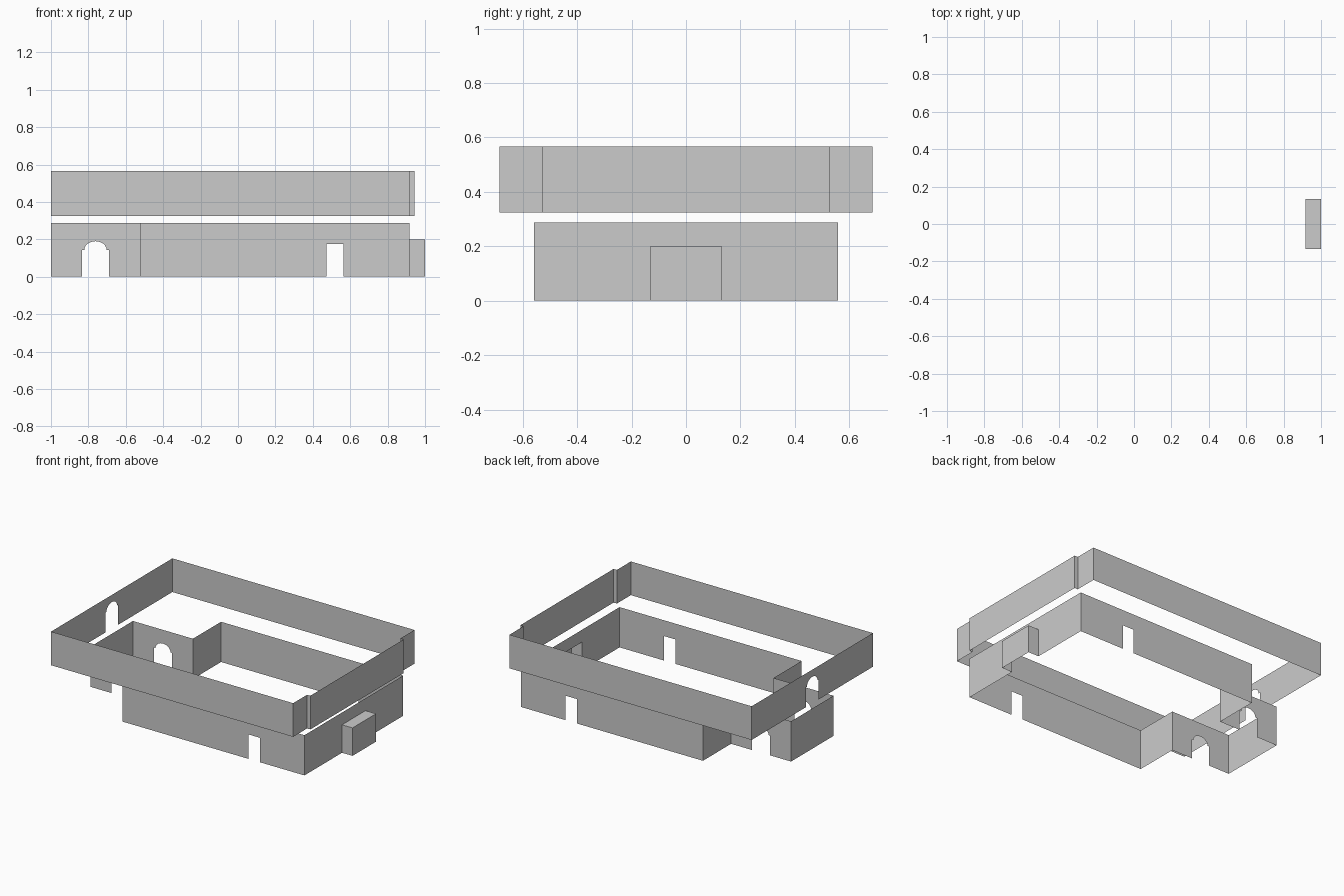
import bpy, bmesh, math
from mathutils import Vector

if "Cube" in bpy.data.objects:
    bpy.data.objects.remove(bpy.data.objects["Cube"])


def rect(half, height):
    # opening outline as (offset, height) pairs, left to right
    return [(-half, 0), (-half, height), (half, height), (half, 0)]


def arch(half=0.072, spring=0.142, radius=0.06, rise=0.048, n=12):
    # doorway with small shoulders under a rounded head
    head = [(-radius * math.cos(math.pi * i / n), spring + rise * math.sin(math.pi * i / n))
            for i in range(n + 1)]
    return [(-half, 0), (-half, spring)] + head + [(half, spring), (half, 0)]


def wall_run(name, path, z0, z1, openings=None, closed=True, roof=False):
    # thin walls along a counter-clockwise path; openings: {wall index: (distance, outline)}
    openings = openings or {}
    bm = bmesh.new()
    for i in range(len(path) if closed else len(path) - 1):
        a, b = Vector(path[i]), Vector(path[(i + 1) % len(path)])
        length = (b - a).length
        d = (b - a) / length
        outline = [(0, 0)]
        if i in openings:
            at, shape = openings[i]
            outline += [(at + u, h) for u, h in shape]
        outline += [(length, 0), (length, z1 - z0), (0, z1 - z0)]
        bm.faces.new([bm.verts.new((a.x + d.x * u, a.y + d.y * u, z0 + h)) for u, h in outline])
    if roof:
        bm.faces.new([bm.verts.new((x, y, z1)) for x, y in path])
    bmesh.ops.remove_doubles(bm, verts=bm.verts, dist=1e-5)
    mesh = bpy.data.meshes.new(name)
    bm.to_mesh(mesh)
    bm.free()
    obj = bpy.data.objects.new(name, mesh)
    bpy.context.collection.objects.link(obj)
    return obj


R = 0.917          # right wall
D, N = 0.558, 0.24  # half depths of hall and entrance
S = -0.525         # where the entrance meets the hall

# lower storey: hall with narrow entrance on the left
lower = [(S, -D), (R, -D), (R, D), (S, D), (S, N), (-1, N), (-1, -N), (S, -N)]
door_x, arch_x = 0.518, -0.762
wall_run("lower_walls", lower, 0, 0.288, {
    0: (door_x - S, rect(0.045, 0.175)),
    1: (D, rect(0.133, 0.2)),
    2: (R - door_x, rect(0.045, 0.175)),
    4: (S - arch_x, arch()),
    6: (arch_x + 1, arch()),
})

# alcove projecting from the right wall
wall_run("alcove", [(R, -0.133), (1, -0.133), (1, 0.133), (R, 0.133)], 0, 0.2,
         closed=False, roof=True)

# upper storey: outer outline with a shallow bay on the right
U, B, X = 0.686, 0.528, 0.943
upper = [(-1, -U), (R, -U), (R, -B), (X, -B), (X, B), (R, B), (R, U), (-1, U)]
wall_run("upper_walls", upper, 0.325, 0.566, {7: (U, arch())})
